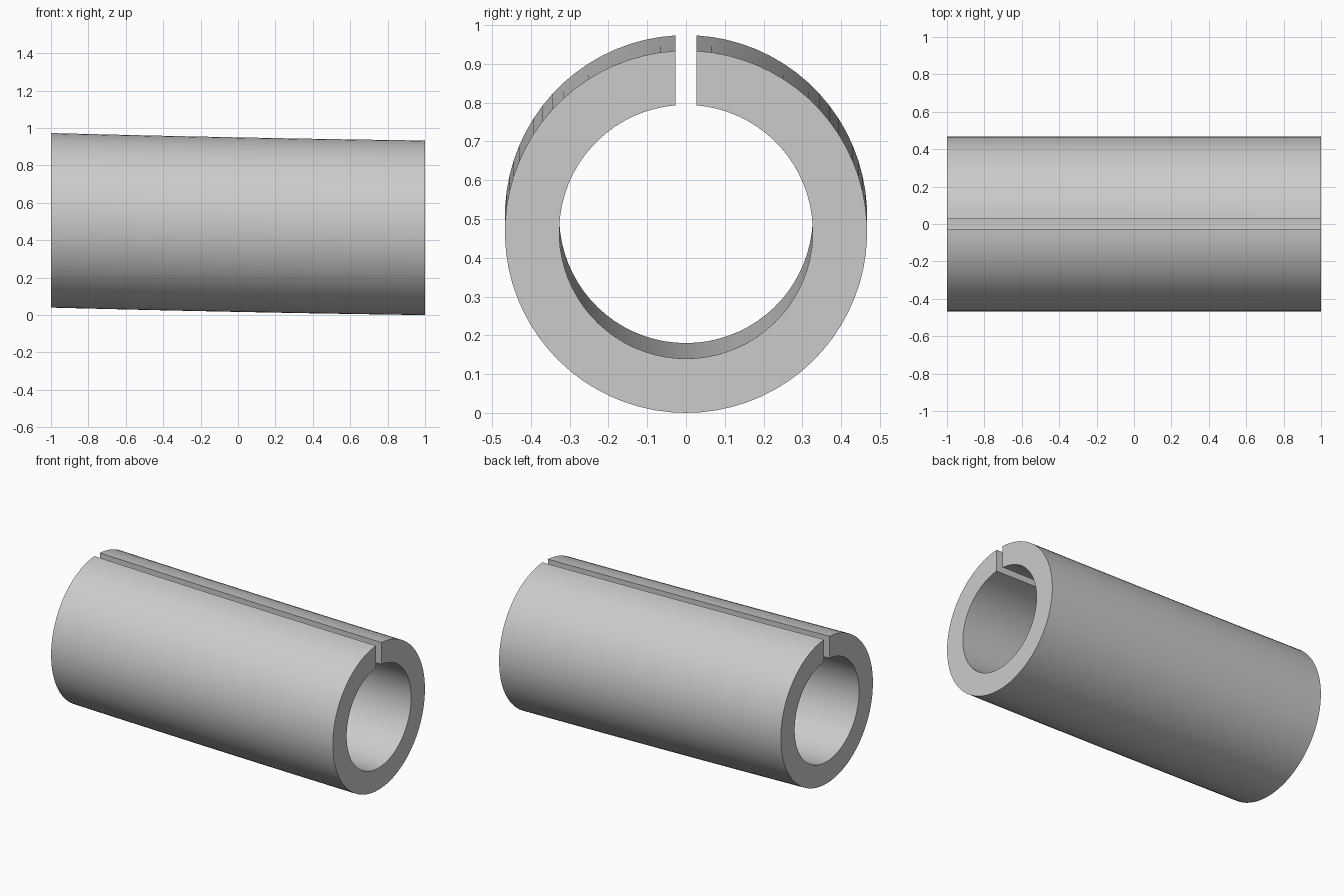
import bpy, bmesh
from math import asin, sin, cos, pi, radians

if "Cube" in bpy.data.objects:
    bpy.data.objects.remove(bpy.data.objects["Cube"], do_unlink=True)

OUTER, INNER, HALF_SLOT = 0.467, 0.327, 0.027
LENGTH, STEPS, SEGMENTS = 2.0, 16, 72

grey = bpy.data.materials.new("plain_grey")
grey.use_nodes = True
colour = (0.6, 0.6, 0.6, 1)
grey.diffuse_color = colour
grey.node_tree.nodes["Principled BSDF"].inputs["Base Color"].default_value = colour


def arc(radius):
    """Open ring from one slot wall round the bottom to the other."""
    start = asin(HALF_SLOT / radius)
    angles = [start + (2 * pi - 2 * start) * i / SEGMENTS for i in range(SEGMENTS + 1)]
    return [(radius * sin(a), radius * cos(a)) for a in angles]


def rise(x):
    """Gentle bow of the tube's axis, highest at the right end."""
    t = 1 - x
    return 0.014 * t + 0.003 * t * t


# Slotted tube: C-shaped section swept along the bowed axis
section = arc(OUTER) + arc(INNER)[::-1]
count = len(section)
bm = bmesh.new()
rings = []
for s in range(STEPS + 1):
    x = -LENGTH / 2 + LENGTH * s / STEPS
    rings.append([bm.verts.new((x, y, OUTER + z + rise(x))) for y, z in section])
for a, b in zip(rings, rings[1:]):
    for i in range(count):
        j = (i + 1) % count
        bm.faces.new((a[i], a[j], b[j], b[i]))

# End faces, as strips between outer and inner arcs
for ring in (rings[0], rings[-1]):
    for i in range(SEGMENTS):
        bm.faces.new((ring[i], ring[i + 1], ring[count - 2 - i], ring[count - 1 - i]))
bmesh.ops.recalc_face_normals(bm, faces=bm.faces)

mesh = bpy.data.meshes.new("slotted_tube")
bm.to_mesh(mesh)
bm.free()
mesh.materials.append(grey)
tube = bpy.data.objects.new("slotted_tube", mesh)
bpy.context.collection.objects.link(tube)
bpy.context.view_layer.objects.active = tube
tube.select_set(True)
bpy.ops.object.shade_smooth_by_angle(angle=radians(30))
